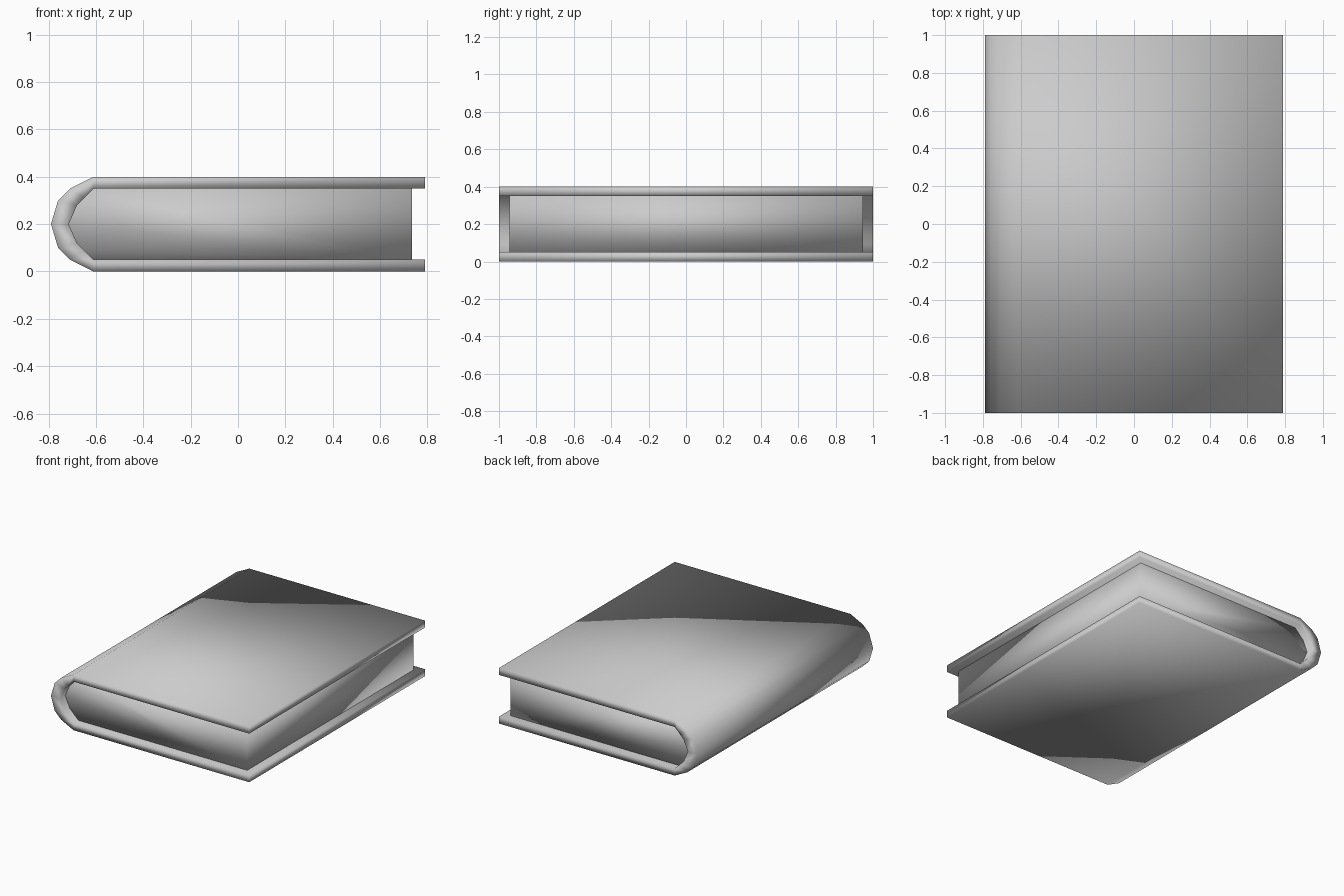
import bpy
import bmesh

cube = bpy.data.objects.get("Cube")
if cube:
    bpy.data.objects.remove(cube, do_unlink=True)

grey = bpy.data.materials.new("plain_grey")
grey.use_nodes = True
colour = (0.6, 0.6, 0.6, 1)
grey.diffuse_color = colour
grey.node_tree.nodes["Principled BSDF"].inputs["Base Color"].default_value = colour

MID = 0.2  # height of the spine's centre line


def mirrored(upper):
    """Complete an upper half profile, whose last point is on the centre line."""
    return upper + [(x, 2 * MID - z) for x, z in reversed(upper[:-1])]


def extrude_profile(name, points, half_depth):
    """Extrude an x-z outline along y into a smooth shaded solid."""
    bm = bmesh.new()
    face = bm.faces.new([bm.verts.new((x, -half_depth, z)) for x, z in points])
    new = bmesh.ops.extrude_face_region(bm, geom=[face])["geom"]
    verts = [v for v in new if isinstance(v, bmesh.types.BMVert)]
    bmesh.ops.translate(bm, verts=verts, vec=(0, 2 * half_depth, 0))
    return finish(name, bm)


def finish(name, bm):
    bmesh.ops.recalc_face_normals(bm, faces=bm.faces)
    for f in bm.faces:
        f.smooth = True
    mesh = bpy.data.meshes.new(name)
    bm.to_mesh(mesh)
    bm.free()
    mesh.materials.append(grey)
    obj = bpy.data.objects.new(name, mesh)
    bpy.context.collection.objects.link(obj)
    return obj


outer = mirrored([(0.79, 0.4), (-0.61, 0.4), (-0.71, 0.35), (-0.76, 0.3), (-0.79, MID)])
inner = mirrored([(0.79, 0.35), (-0.61, 0.35), (-0.65, 0.31), (-0.68, 0.28), (-0.715, MID)])

# Cover: a strip of quads between the two outlines, with open-book cross-section
bm = bmesh.new()
rings = [[bm.verts.new((x, y, z)) for x, z in line]
         for line in (outer, inner) for y in (-1, 1)]
out_front, out_back, in_front, in_back = rings
for a, b in ((out_front, out_back), (in_front, in_back),
             (out_front, in_front), (out_back, in_back)):
    for i in range(len(a) - 1):
        bm.faces.new((a[i], a[i + 1], b[i + 1], b[i]))
for i in (0, -1):
    bm.faces.new((out_front[i], out_back[i], in_back[i], in_front[i]))
finish("cover", bm)

# Page block: fills the inner outline, set back from the cover's edges
pages = [(min(x, 0.735), z) for x, z in inner]
extrude_profile("page_block", pages, 0.945)
